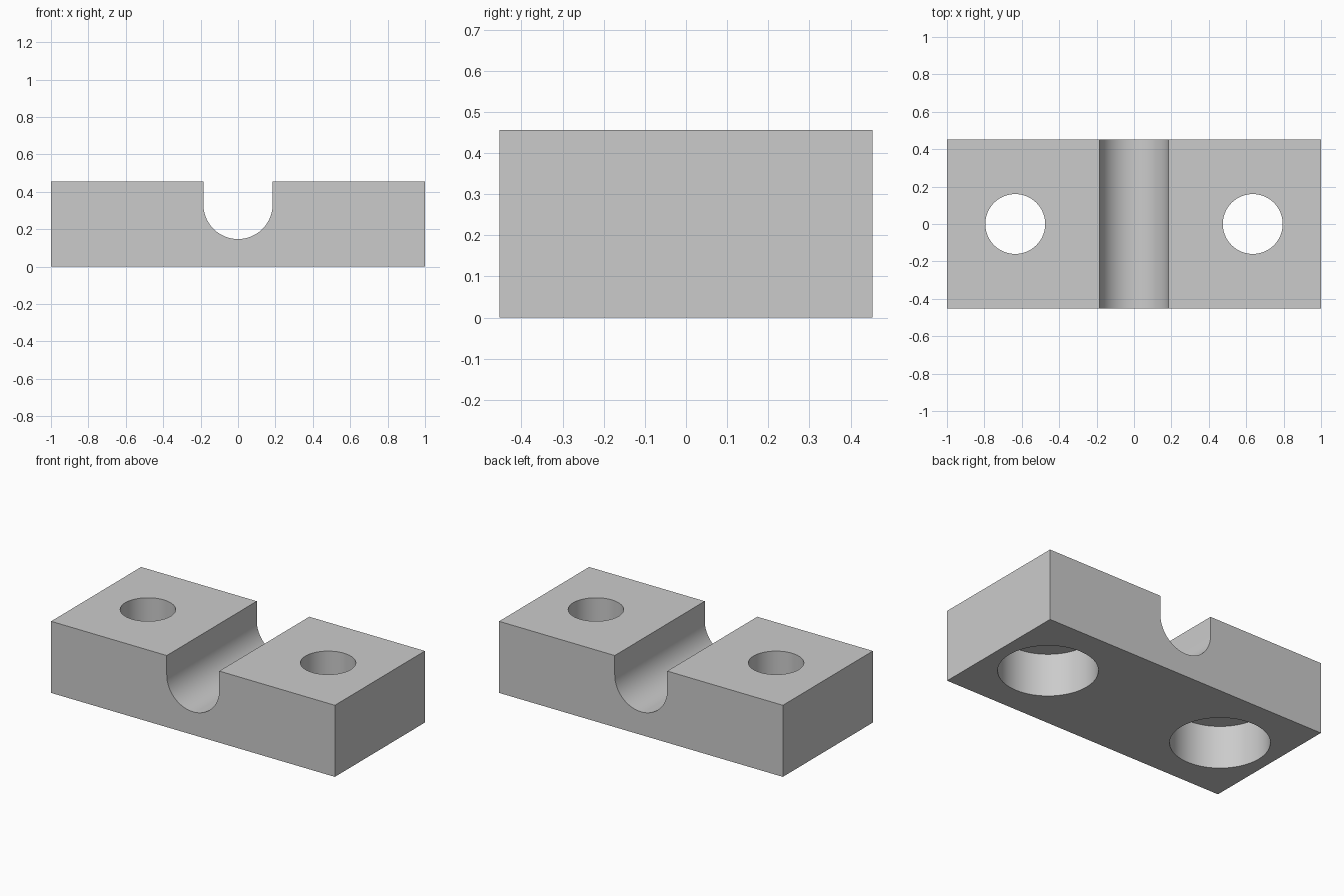
import bpy
import bmesh
import math

LENGTH, WIDTH, HEIGHT = 2.0, 0.906, 0.456
SLOT_R, SLOT_Z = 0.185, 0.332
HOLE_X, HOLE_R = 0.635, 0.16
BORE_R, BORE_DEPTH = 0.285, 0.272
SEGMENTS = 96

if "Cube" in bpy.data.objects:
    bpy.data.objects.remove(bpy.data.objects["Cube"], do_unlink=True)

grey = bpy.data.materials.new("plain grey")
grey.use_nodes = True
colour = (0.6, 0.6, 0.6, 1)
grey.diffuse_color = colour
grey.node_tree.nodes["Principled BSDF"].inputs["Base Color"].default_value = colour


def add_object(name, bm):
    bmesh.ops.recalc_face_normals(bm, faces=bm.faces)
    mesh = bpy.data.meshes.new(name)
    bm.to_mesh(mesh)
    bm.free()
    mesh.materials.append(grey)
    obj = bpy.data.objects.new(name, mesh)
    bpy.context.collection.objects.link(obj)
    return obj


# Block with a round-bottomed slot: front profile pushed through the width
arc = [(SLOT_R * math.cos(a), SLOT_Z + SLOT_R * math.sin(a))
       for a in (-math.pi * i / (SEGMENTS // 2) for i in range(SEGMENTS // 2 + 1))]
half = LENGTH / 2
profile = [(-half, 0), (half, 0), (half, HEIGHT), (SLOT_R, HEIGHT), *arc,
           (-SLOT_R, HEIGHT), (-half, HEIGHT)]
bm = bmesh.new()
face = bm.faces.new([bm.verts.new((x, -WIDTH / 2, z)) for x, z in profile])
pushed = bmesh.ops.extrude_face_region(bm, geom=[face])["geom"]
bmesh.ops.translate(bm, vec=(0, WIDTH, 0),
                    verts=[v for v in pushed if isinstance(v, bmesh.types.BMVert)])
block = add_object("clamp_block", bm)


# Stepped bolt holes: wide bore from below, narrow hole through the top
def hole_cutter(name, x):
    steps = [(BORE_R, -0.1), (BORE_R, BORE_DEPTH),
             (HOLE_R, BORE_DEPTH), (HOLE_R, HEIGHT + 0.1)]
    bm = bmesh.new()
    rings = []
    for r, z in steps:
        angles = [2 * math.pi * i / SEGMENTS for i in range(SEGMENTS)]
        rings.append([bm.verts.new((x + r * math.cos(a), r * math.sin(a), z))
                      for a in angles])
    for low, high in zip(rings, rings[1:]):
        for i in range(SEGMENTS):
            j = (i + 1) % SEGMENTS
            bm.faces.new((low[i], low[j], high[j], high[i]))
    bm.faces.new(rings[0])
    bm.faces.new(rings[-1])
    cutter = add_object(name, bm)
    cutter.hide_render = True
    return cutter


bpy.context.view_layer.objects.active = block
for name, x in (("left_hole_cutter", HOLE_X), ("right_hole_cutter", -HOLE_X)):
    cutter = hole_cutter(name, x)
    cut = block.modifiers.new(name, "BOOLEAN")
    cut.operation = "DIFFERENCE"
    cut.solver = "EXACT"
    cut.object = cutter
    bpy.ops.object.modifier_apply(modifier=cut.name)
    bpy.data.objects.remove(cutter, do_unlink=True)

# Smooth round walls, sharp corners
bpy.ops.object.select_all(action="DESELECT")
block.select_set(True)
bpy.ops.object.shade_smooth_by_angle(angle=math.radians(30))
